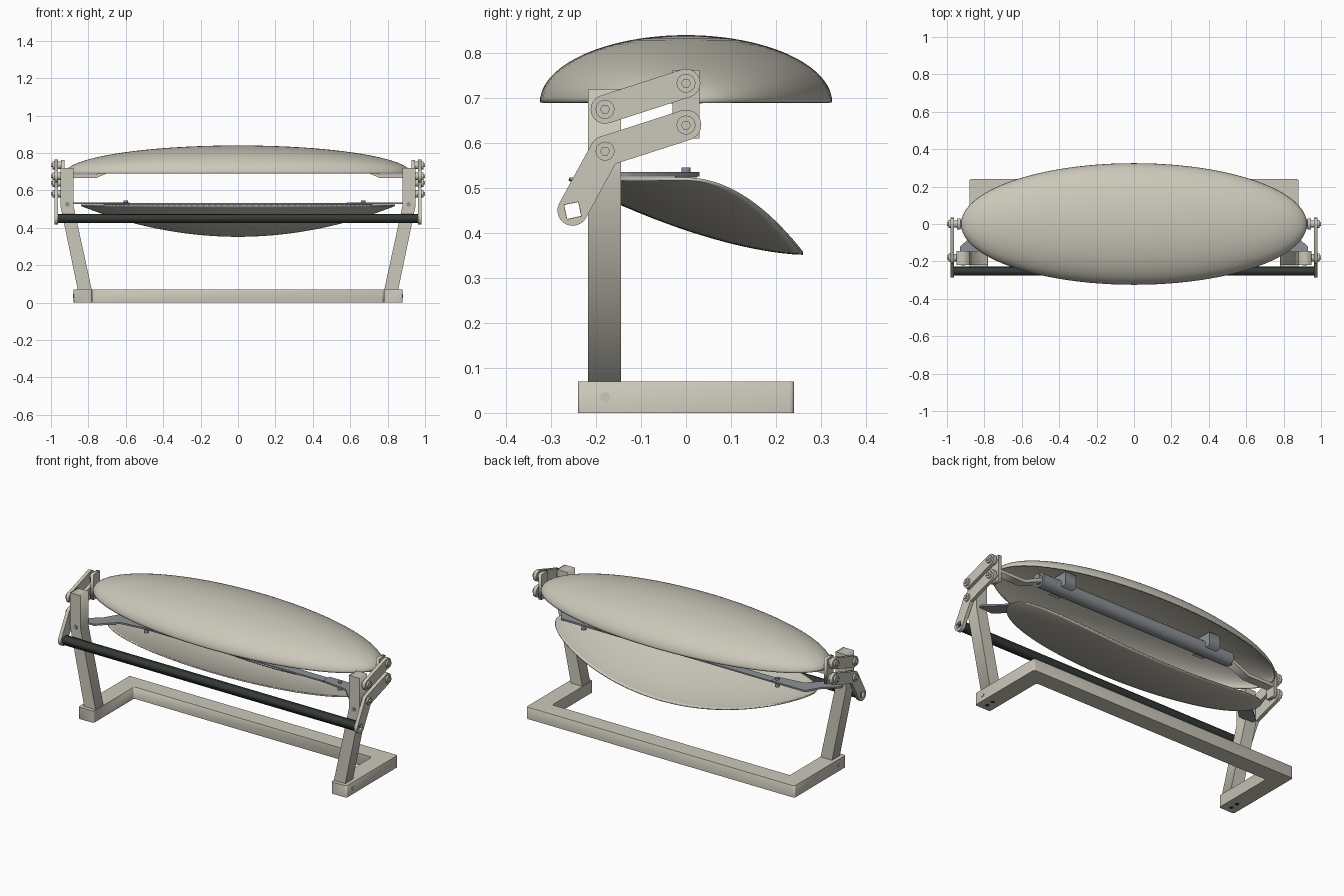
import bpy, bmesh, math
from mathutils import Matrix, Vector

old = bpy.data.objects.get("Cube")
if old:
    bpy.data.objects.remove(old, do_unlink=True)


def material(name, rgb, rough=0.6):
    m = bpy.data.materials.new(name)
    m.use_nodes = True
    m.diffuse_color = (*rgb, 1)
    node = m.node_tree.nodes["Principled BSDF"]
    node.inputs["Base Color"].default_value = (*rgb, 1)
    node.inputs["Roughness"].default_value = rough
    return m


CREAM = material("warm cream", (0.60, 0.575, 0.49))
STEEL = material("blue grey steel", (0.27, 0.29, 0.31))
DARK = material("dark green black", (0.035, 0.043, 0.037))

# local (u, v, depth) to world axes for profiles extruded along x, y or z
AXES = {
    "x": Matrix(((0, 0, 1, 0), (1, 0, 0, 0), (0, 1, 0, 0), (0, 0, 0, 1))),
    "y": Matrix(((1, 0, 0, 0), (0, 0, -1, 0), (0, 1, 0, 0), (0, 0, 0, 1))),
    "z": Matrix.Identity(4),
}


def add(name, me, mat, mirror=False, smooth=False):
    """Link a mesh, and its reflection in x when mirror is set."""
    me.materials.clear()
    me.materials.append(mat)
    obs = [bpy.data.objects.new(("left_" if mirror else "") + name, me)]
    if mirror:
        copy = me.copy()
        copy.transform(Matrix.Scale(-1, 4, (1, 0, 0)))
        copy.flip_normals()
        obs.append(bpy.data.objects.new("right_" + name, copy))
    for ob in obs:
        bpy.context.collection.objects.link(ob)
        if smooth:
            bpy.ops.object.select_all(action="DESELECT")
            ob.select_set(True)
            bpy.context.view_layer.objects.active = ob
            bpy.ops.object.shade_smooth_by_angle(angle=math.radians(35))
    return obs[0]


def prism(name, loops, axis, lo, hi, mat, mirror=False, smooth=False, bevel=0):
    """Extrude an outline, with optional hole loops, from lo to hi along an axis."""
    cu = bpy.data.curves.new(name, "CURVE")
    cu.dimensions, cu.fill_mode = "2D", "BOTH"
    cu.extrude = (hi - lo) / 2
    for pts in loops:
        sp = cu.splines.new("POLY")
        sp.points.add(len(pts) - 1)
        sp.use_cyclic_u = True
        for p, (u, v) in zip(sp.points, pts):
            p.co = (u, v, 0, 1)
    tmp = bpy.data.objects.new("tmp", cu)
    bpy.context.collection.objects.link(tmp)
    deps = bpy.context.evaluated_depsgraph_get()
    me = bpy.data.meshes.new_from_object(tmp.evaluated_get(deps))
    bpy.data.objects.remove(tmp, do_unlink=True)
    bm = bmesh.new()
    bm.from_mesh(me)
    bmesh.ops.remove_doubles(bm, verts=bm.verts, dist=1e-5)
    if bevel:
        es = [e for e in bm.edges if abs(e.verts[0].co.z - e.verts[1].co.z) > 1e-3
              and e.calc_face_angle(0) > 1]
        bmesh.ops.bevel(bm, geom=es, offset=bevel, segments=3, profile=0.5, affect="EDGES")
    bmesh.ops.recalc_face_normals(bm, faces=bm.faces)
    bm.to_mesh(me)
    bm.free()
    me.transform(AXES[axis] @ Matrix.Translation((0, 0, (lo + hi) / 2)))
    return add(name, me, mat, mirror, smooth)


def ring(c, r, n=24, turn=0.0):
    return [(c[0] + r * math.cos(turn + math.tau * i / n),
             c[1] + r * math.sin(turn + math.tau * i / n)) for i in range(n)]


def rect(u0, u1, v0, v1):
    return [(u0, v0), (u1, v0), (u1, v1), (u0, v1)]


def link_outline(path, r):
    """Round-ended strip of half width r following a path."""
    pts = [Vector(p) for p in path]
    seq = pts + pts[-2:0:-1]
    out = []
    for i, p in enumerate(seq):
        a = (p - seq[i - 1]).normalized()
        b = (seq[(i + 1) % len(seq)] - p).normalized()
        turn = math.atan2(a.x * b.y - a.y * b.x, a.dot(b))
        if abs(turn) > 3.1:
            turn = math.pi
        na, nb = Vector((a.y, -a.x)), Vector((b.y, -b.x))
        if turn < 0:
            out.append(p + (na + nb) * r / (1 + na.dot(nb)))
        else:
            start = math.atan2(na.y, na.x)
            out += [p + Vector((math.cos(start + turn * k / 12),
                                math.sin(start + turn * k / 12))) * r for k in range(13)]
    return [tuple(p) for p in out]


# Base frame, open at the front
prism("base_frame", [[(-.88, -.24), (-.78, -.24), (-.78, .14), (.78, .14), (.78, -.24),
                      (.88, -.24), (.88, .24), (-.88, .24)]], "z", 0, .07, CREAM, bevel=.01)
prism("foot_side_screw", [ring((-.18, .035), .011)], "x", .878, .883, CREAM, True)
for label, y in (("front", -.2), ("rear", -.155)):
    prism(label + "_foot_hole", [ring((.83, y), .012)], "z", -.0005, .003, DARK, True)

# Bent upright legs
prism("leg", [[(.78, .06), (.855, .06), (.95, .52), (.95, .72), (.88, .72), (.88, .52)]],
      "y", .145, .218, CREAM, True)
prism("leg_screw", [ring((.912, .525), .012)], "y", .217, .222, STEEL, True)

# Linkage arms and their pivots
A, B, C, D, E = (-.18, .675), (0, .733), (0, .64), (-.18, .582), (-.252, .45)
TURN = math.radians(57)
prism("upper_link", [link_outline([A, B], .032)], "x", .962, .982, CREAM, True, True)
prism("lower_link", [link_outline([C, D, E], .034), ring(E, .023, 4, TURN)],
      "x", .962, .982, CREAM, True, True)
for label, p in zip(("upper_leg", "upper_hood", "lower_hood", "lower_leg"), (A, B, C, D)):
    prism(label + "_spacer", [ring(p, .02)], "x", .945, .963, CREAM, True, True)
    prism(label + "_washer", [ring(p, .021)], "x", .981, .992, CREAM, True, True)
    prism(label + "_bolt", [ring(p, .011, 6)], "x", .99, 1.0, CREAM, True)

# Square handle tube
prism("handle_bar", [ring(E, .028, 4, TURN), ring(E, .0225, 4, TURN)],
      "x", -.968, .968, DARK)

# Upper hood: hollow half ellipsoid
bm = bmesh.new()
bmesh.ops.create_uvsphere(bm, u_segments=96, v_segments=48, radius=1)
bmesh.ops.bisect_plane(bm, geom=bm.verts[:] + bm.edges[:] + bm.faces[:], dist=1e-5,
                       plane_co=(0, 0, 0), plane_no=(0, 0, -1), clear_outer=True)
me = bpy.data.meshes.new("upper_hood")
bm.to_mesh(me)
bm.free()
me.transform(Matrix.Translation((0, 0, .69)) @ Matrix.Diagonal((.925, .325, .15, 1)))
hood = add("upper_hood", me, CREAM, smooth=True)
mod = hood.modifiers.new("wall", "SOLIDIFY")
mod.thickness, mod.offset = .008, -1

# Hood hangers, heater tube and its clamp blocks
prism("hood_end_plate", [rect(-.03, .03, .61, .762)], "x", .927, .947, CREAM, True)
prism("hood_strap", [[(.935, .665), (.76, .665), (.63, .722), (.63, .742), (.765, .684),
                      (.935, .684)]], "y", -.025, .025, CREAM, True)
prism("heater_tube", [ring((0, .735), .04, 32)], "x", -.645, .645, STEEL, smooth=True)
prism("tube_end_collar", [ring((0, .735), .028)], "x", .64, .665, STEEL, True, True)
prism("tube_clamp", [rect(-.07, .07, .722, .80)], "x", .455, .525, STEEL, True)

# Lower reflector: an oval bowl, level at the front and dropping to the rear
NU, NV = 80, 24
bm = bmesh.new()
rows = []
for i in range(NU + 1):
    u = math.sin(math.pi * (i / NU - .5)) * .9995
    row = []
    for j in range(NV + 1):
        t = 2 * j / NV - 1
        drop = .165 * (1 - u * u) * (1 - ((1 - t) / 2) ** 1.6)
        row.append(bm.verts.new((.84 * u, .26 * t * math.sqrt(1 - u * u), .52 - drop)))
    rows.append(row)
for a, b in zip(rows, rows[1:]):
    for j in range(NV):
        bm.faces.new((a[j], b[j], b[j + 1], a[j + 1]))
me = bpy.data.meshes.new("lower_reflector")
bm.to_mesh(me)
bm.free()
bowl = add("lower_reflector", me, CREAM, smooth=True)
mod = bowl.modifiers.new("wall", "SOLIDIFY")
mod.thickness, mod.offset = .007, 0

# Reflector cross strip, leg brackets and screws
prism("reflector_strip", [rect(-.72, .72, -.025, .025)], "z", .523, .531, STEEL)
prism("reflector_bracket", [[(.93, -.15), (.93, -.12), (.85, -.05), (.80, .03), (.58, .03),
                             (.58, -.03), (.74, -.05), (.84, -.15)]],
      "z", .526, .536, STEEL, True)
for label, x in (("right", -.6), ("left", .67)):
    prism(label + "_reflector_screw", [ring((x, 0), .012, 6)], "z", .535, .546, STEEL)
    prism(label + "_reflector_nut", [ring((x, 0), .015, 6)], "z", .495, .526, STEEL)
